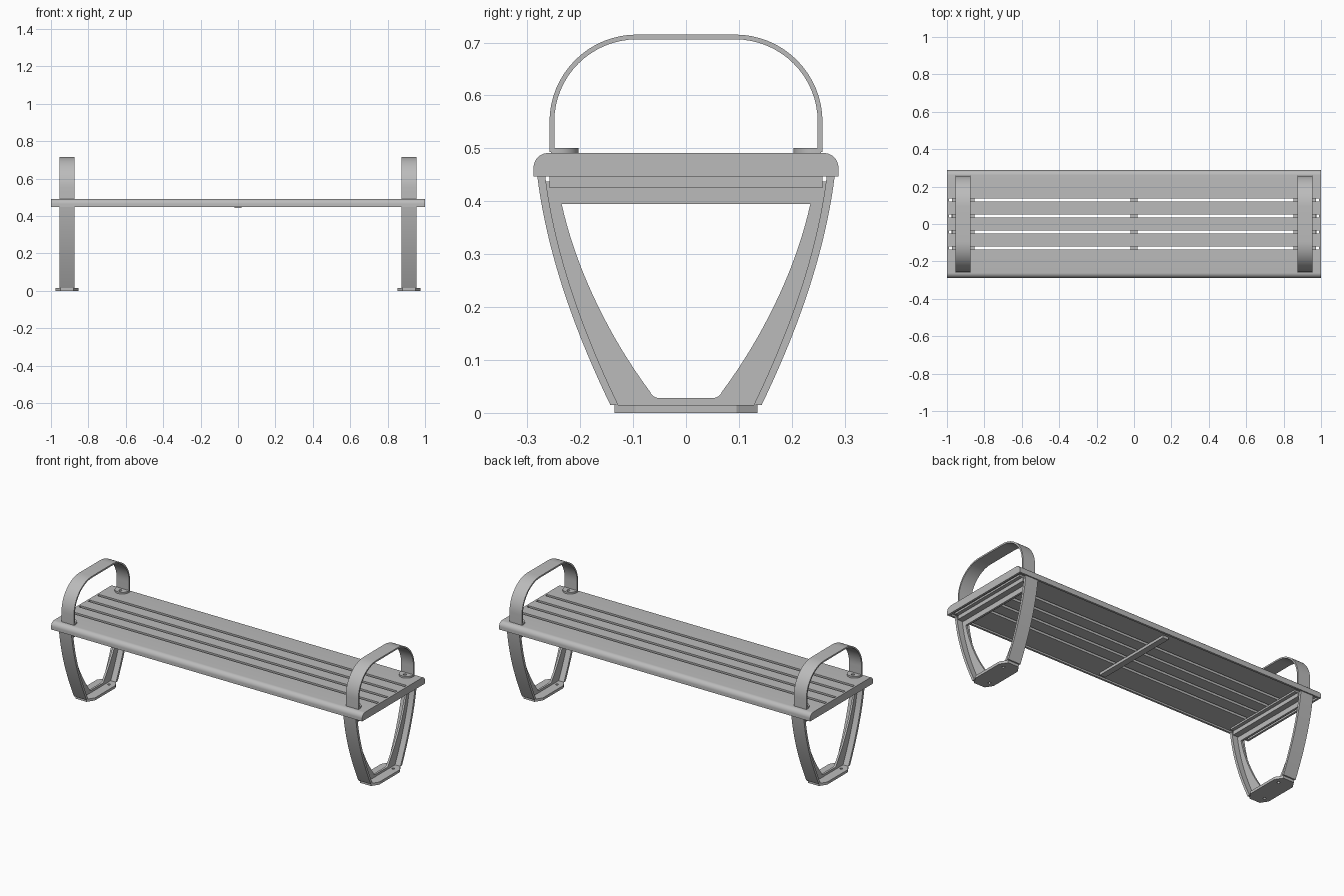
import bpy, bmesh, math
from mathutils import Vector
from mathutils.geometry import interpolate_bezier

if "Cube" in bpy.data.objects:
    bpy.data.objects.remove(bpy.data.objects["Cube"], do_unlink=True)

COLOUR = (0.5, 0.5, 0.5, 1)
metal = bpy.data.materials.new("grey_metal")
metal.use_nodes = True
metal.diffuse_color = COLOUR
metal.node_tree.nodes["Principled BSDF"].inputs["Base Color"].default_value = COLOUR

LEG_X, BAND = 0.914, 0.08      # frame centre and width of the flat bands
SEAT_TOP, SEAT_LOW = 0.491, 0.447


def finish(name, bm, smooth=True):
    bmesh.ops.recalc_face_normals(bm, faces=bm.faces)
    mesh = bpy.data.meshes.new(name)
    bm.to_mesh(mesh)
    bm.free()
    ob = bpy.data.objects.new(name, mesh)
    bpy.context.collection.objects.link(ob)
    mesh.materials.append(metal)
    if smooth:
        bpy.ops.object.select_all(action='DESELECT')
        ob.select_set(True)
        bpy.context.view_layer.objects.active = ob
        bpy.ops.object.shade_smooth_by_angle(angle=math.radians(30))
    return ob


def box(name, x0, x1, y0, y1, z0, z1):
    return prism(name, [(y0, z0), (y1, z0), (y1, z1), (y0, z1)], x0, x1)


def prism(name, pts, a, b, axis='X'):
    """Extrude a closed outline from a to b; pts are (y, z) for X or (x, y) for Z."""
    bm = bmesh.new()
    place = (lambda p, h: (h, *p)) if axis == 'X' else (lambda p, h: (*p, h))
    face = bm.faces.new([bm.verts.new(place(p, a)) for p in pts])
    new = bmesh.ops.extrude_face_region(bm, geom=[face])["geom"]
    shift = Vector(place((0, 0), b - a))
    bmesh.ops.translate(bm, vec=shift, verts=[g for g in new if isinstance(g, bmesh.types.BMVert)])
    return finish(name, bm)


def strip(name, outer, inner, x, width, closed=False):
    """Thick band between two matching (y, z) paths."""
    bm = bmesh.new()
    rows = [[bm.verts.new((x + s * width / 2, *p)) for p, s in
             ((o, -1), (o, 1), (i, 1), (i, -1))] for o, i in zip(outer, inner)]
    pairs = list(zip(rows, rows[1:]))
    if closed:
        pairs.append((rows[-1], rows[0]))
    else:
        bm.faces.new(rows[0])
        bm.faces.new(rows[-1])
    for r, s in pairs:
        for k in range(4):
            bm.faces.new((r[k], r[k - 1], s[k - 1], s[k]))
    return finish(name, bm)


def bezier(points, n):
    return [(p.x, p.y) for p in interpolate_bezier(*[Vector(p) for p in points], n)]


def arc(cy, cz, r, start, end, n=10):
    angles = [math.radians(start + (end - start) * k / n) for k in range(n + 1)]
    return [(cy + r * math.cos(a), cz + r * math.sin(a)) for a in angles]


def mirror(path):
    return [(-y, z) for y, z in reversed(path)]


def cut(target, x, y, z, radius):
    bpy.ops.mesh.primitive_cylinder_add(vertices=16, radius=radius, depth=0.06, location=(x, y, z))
    tool = bpy.context.object
    mod = target.modifiers.new("hole", 'BOOLEAN')
    mod.object, mod.solver = tool, 'EXACT'
    bpy.context.view_layer.objects.active = target
    bpy.ops.object.modifier_apply(modifier=mod.name)
    bpy.data.objects.remove(tool, do_unlink=True)


# Seat slats: three flat boards and two outer boards with a rounded, turned-down lip
for k in (-1, 0, 1):
    y = k * 0.0855
    box(f"slat_{k + 2}", -0.99, 0.99, y - 0.034, y + 0.034, 0.457, SEAT_TOP)
lip = arc(0.261, 0.464, 0.027, 0, 90)
for side, name in ((1, "back"), (-1, "front")):
    outline = [(0.137, 0.457), (0.276, 0.457), (0.276, SEAT_LOW), (0.288, SEAT_LOW)]
    outline += lip + [(0.137, SEAT_TOP)]
    prism(f"{name}_slat", [(side * y, z) for y, z in outline], -0.99, 0.99)

# Centre strap under the slats
box("centre_strap", -0.018, 0.018, -0.25, 0.25, 0.442, 0.457)

# Leg curves, from the foot up
edge = bezier([(0.143, 0.015), (0.213, 0.16), (0.263, 0.304), (0.281, SEAT_LOW)], 24)
band_in = [(y - 0.015, z) for y, z in edge]
opening = arc(0.05, 0.048, 0.02, -90, -35, 5)
opening += bezier([(0.068, 0.04), (0.15, 0.15), (0.21, 0.28), (0.235, 0.395)], 18)
web_out = [(y, min(z, 0.437)) for y, z in band_in]

# Arm rest hoop
hoop = [(0.258, 0.493)] + arc(0.093, 0.55, 0.165, 0, 90, 16)
hoop_in = [(0.249, 0.493)] + arc(0.093, 0.55, 0.156, 0, 90, 16)

for side, tag in ((1, "left"), (-1, "right")):
    x = side * LEG_X
    # End cap closing the slats
    cap = [(-0.288, SEAT_LOW), (0.288, SEAT_LOW)] + lip + mirror(lip)
    prism(f"{tag}_end_cap", cap, side * 0.988, side)

    # Leg frame: two curved bands joined by a thin central web
    strip(f"{tag}_back_leg", edge, band_in, x, BAND)
    strip(f"{tag}_front_leg", mirror(edge), mirror(band_in), x, BAND)
    strip(f"{tag}_leg_web", web_out + mirror(web_out), opening + mirror(opening), x, 0.012, True)

    # Cross rail and the mounting plate under the slats
    box(f"{tag}_cross_rail", x - BAND / 2, x + BAND / 2, -0.258, 0.258, 0.425, SEAT_LOW)
    box(f"{tag}_mounting_plate", x - 0.06, x + 0.06, -0.255, 0.255, SEAT_LOW, 0.457)

    # Foot plate with clipped corners and two bolt holes
    corners = [(0.061, 0.095), (0.035, 0.135), (-0.035, 0.135), (-0.061, 0.095)]
    corners += [(-u, -v) for u, v in corners]
    foot = prism(f"{tag}_foot_plate", [(x + u, v) for u, v in corners], 0, 0.015, 'Z')
    for s in (1, -1):
        cut(foot, x + s * 0.025, s * 0.085, 0, 0.008)

    # Arm rest with rounded, bolted tabs
    strip(f"{tag}_arm_rest", hoop + mirror(hoop), hoop_in + mirror(hoop_in), x, BAND)
    for s, end in ((1, "back"), (-1, "front")):
        tab = [(x - 0.04, s * 0.255), (x + 0.04, s * 0.255)]
        tab += [(x + u, s * (0.243 - v)) for u, v in arc(0, 0, 0.04, 0, 180, 14)]
        plate = prism(f"{tag}_{end}_arm_tab", tab, SEAT_TOP, 0.501, 'Z')
        cut(plate, x, s * 0.226, 0.5, 0.009)
